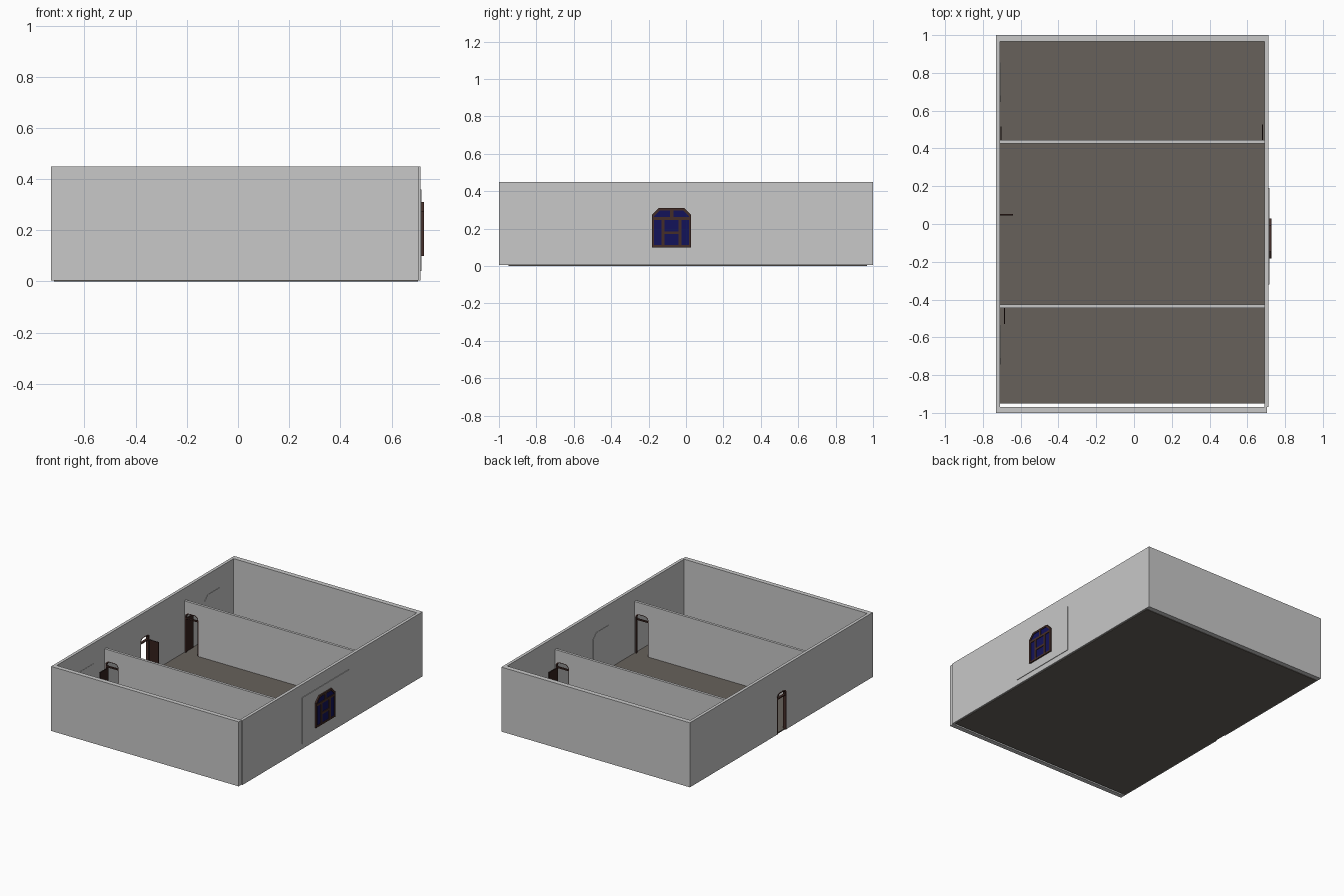
import bpy, bmesh, math

if "Cube" in bpy.data.objects:
    bpy.data.objects.remove(bpy.data.objects["Cube"])


def material(name, rgb):
    m = bpy.data.materials.new(name)
    m.diffuse_color = (*rgb, 1)
    m.use_nodes = True
    m.node_tree.nodes["Principled BSDF"].inputs["Base Color"].default_value = m.diffuse_color
    return m


WALL = material("wall grey", (0.58, 0.58, 0.58))
FLOOR = material("floor brown grey", (0.135, 0.12, 0.105))
FRAME = material("frame brown", (0.06, 0.027, 0.022))
DOOR = material("door dark brown", (0.035, 0.015, 0.012))
GLASS = material("window blue", (0.006, 0.006, 0.10))


def prism(name, pts, axis, lo, hi, mat):
    """Extrude a (u, z) outline along axis 'x' (u = y) or 'y' (u = x)."""
    bm = bmesh.new()
    vs = [bm.verts.new((lo, u, z) if axis == "x" else (u, lo, z)) for u, z in pts]
    face = bm.faces.new(vs)
    ext = bmesh.ops.extrude_face_region(bm, geom=[face])
    d = (hi - lo, 0, 0) if axis == "x" else (0, hi - lo, 0)
    bmesh.ops.translate(bm, vec=d, verts=[g for g in ext["geom"] if isinstance(g, bmesh.types.BMVert)])
    bmesh.ops.recalc_face_normals(bm, faces=bm.faces)
    me = bpy.data.meshes.new(name)
    bm.to_mesh(me)
    bm.free()
    me.materials.append(mat)
    ob = bpy.data.objects.new(name, me)
    bpy.context.collection.objects.link(ob)
    return ob


def box(name, x0, x1, y0, y1, z0, z1, mat):
    return prism(name, [(y0, z0), (y1, z0), (y1, z1), (y0, z1)], "x", x0, x1, mat)


def arch(a, b, z0, top, c, n):
    """Open outline going up at a and down at b, corners of size c in n steps."""
    pts = [(a, z0)]
    for i in range(n + 1):
        t = math.pi / 2 * i / n
        pts.append((a + c - c * math.cos(t), top - c + c * math.sin(t)))
    return pts + [(a + b - u, z) for u, z in reversed(pts)]


def arch_frame(name, a, b, z0, top, c, n, w, axis, lo, hi):
    outer = arch(a, b, z0, top, c, n)
    inner = arch(a + w, b - w, z0, top - w, c - w * 0.4, n)
    prism(name, outer + inner[::-1], axis, lo, hi, FRAME)


def wall_with_doors(name, u0, u1, z0, top, doors, axis, lo, hi):
    pts = [(u0, z0)]
    for a, b in doors:
        pts += arch(a, b, z0, DOOR_TOP, 0.03, 4)
    prism(name, pts + [(u1, z0), (u1, top), (u0, top)], axis, lo, hi, WALL)


DOOR_TOP = 0.285
BAR_Z = 0.24
WB, WT = 0.004, 0.45     # wall bottom and top

# Floor slab, leaving a narrow gap before the front wall
box("floor", -0.72, 0.703, -0.95, 0.967, 0, 0.008, FLOOR)

# Outer walls
box("front_wall", -0.73, 0.705, -1, -0.968, WB, WT, WALL)
box("back_wall", -0.73, 0.713, 0.966, 1, WB, WT, WALL)
box("right_wall", 0.692, 0.713, -0.968, 0.966, WB, WT, WALL)
wall_with_doors("left_wall", -0.968, 0.966, WB, WT, [(-0.055, 0.048)], "x", -0.73, -0.709)

# Two partitions, each with an arched doorway at both ends
openings = [(-0.704, -0.602), (0.585, 0.687)]
for label, y in (("front", -0.435), ("back", 0.435)):
    wall_with_doors(label + "_partition", -0.709, 0.692, WB, 0.365, openings, "y", y - 0.009, y + 0.009)
    for side, (a, b) in zip(("left", "right"), openings):
        arch_frame(f"{label}_{side}_door_frame", a, b, 0.008, DOOR_TOP, 0.03, 4, 0.006, "y", y - 0.007, y + 0.007)
        box(f"{label}_{side}_transom", a, b, y - 0.006, y + 0.006, BAR_Z, BAR_Z + 0.008, FRAME)

# Entrance frame in the left wall
arch_frame("entrance_frame", -0.055, 0.048, 0.004, DOOR_TOP, 0.03, 4, 0.008, "x", -0.731, -0.711)
box("entrance_transom", -0.728, -0.712, -0.055, 0.048, BAR_Z, BAR_Z + 0.008, FRAME)

# Open door leaves
for name, x0, x1, y0, y1 in (
    ("entrance_door", -0.715, -0.64, 0.046, 0.052),
    ("back_left_door", -0.708, -0.702, 0.43, 0.515),
    ("back_right_door", 0.677, 0.684, 0.44, 0.527),
    ("front_left_door", -0.689, -0.682, -0.53, -0.44),
):
    box(name, x0, x1, y0, y1, 0.01, BAR_Z, DOOR)

# Raised panel around the window on the right wall
box("window_panel", 0.712, 0.717, -0.32, 0.19, 0.04, 0.36, WALL)

# Window: chamfered pane with frame and glazing bars
W0, W1 = -0.182, 0.028
prism("window_pane", arch(W0 + 0.004, W1 - 0.004, 0.104, 0.306, 0.035, 1), "x", 0.716, 0.722, GLASS)
arch_frame("window_frame", W0, W1, 0.10, 0.31, 0.037, 1, 0.012, "x", 0.716, 0.727)
for name, y0, y1, z0, z1 in (
    ("sill", W0, W1, 0.10, 0.111),
    ("cross_bar", W0, W1, 0.246, 0.261),
    ("left_bar", -0.131, -0.114, 0.10, 0.25),
    ("right_bar", -0.040, -0.023, 0.10, 0.25),
    ("middle_bar", -0.12, -0.03, 0.170, 0.185),
    ("top_bar", -0.086, -0.068, 0.255, 0.305),
):
    box("window_" + name, 0.716, 0.726, y0, y1, z0, z1, FRAME)

# Faint raised window blanks on the inner side of the long walls
prism("right_inner_blank", arch(W0, W1, 0.10, 0.31, 0.035, 1), "x", 0.690, 0.694, WALL)
for label, y in (("front", -0.64), ("back", 0.75)):
    prism(label + "_left_inner_blank", arch(y - 0.105, y + 0.105, 0.10, 0.31, 0.035, 1), "x", -0.711, -0.707, WALL)
